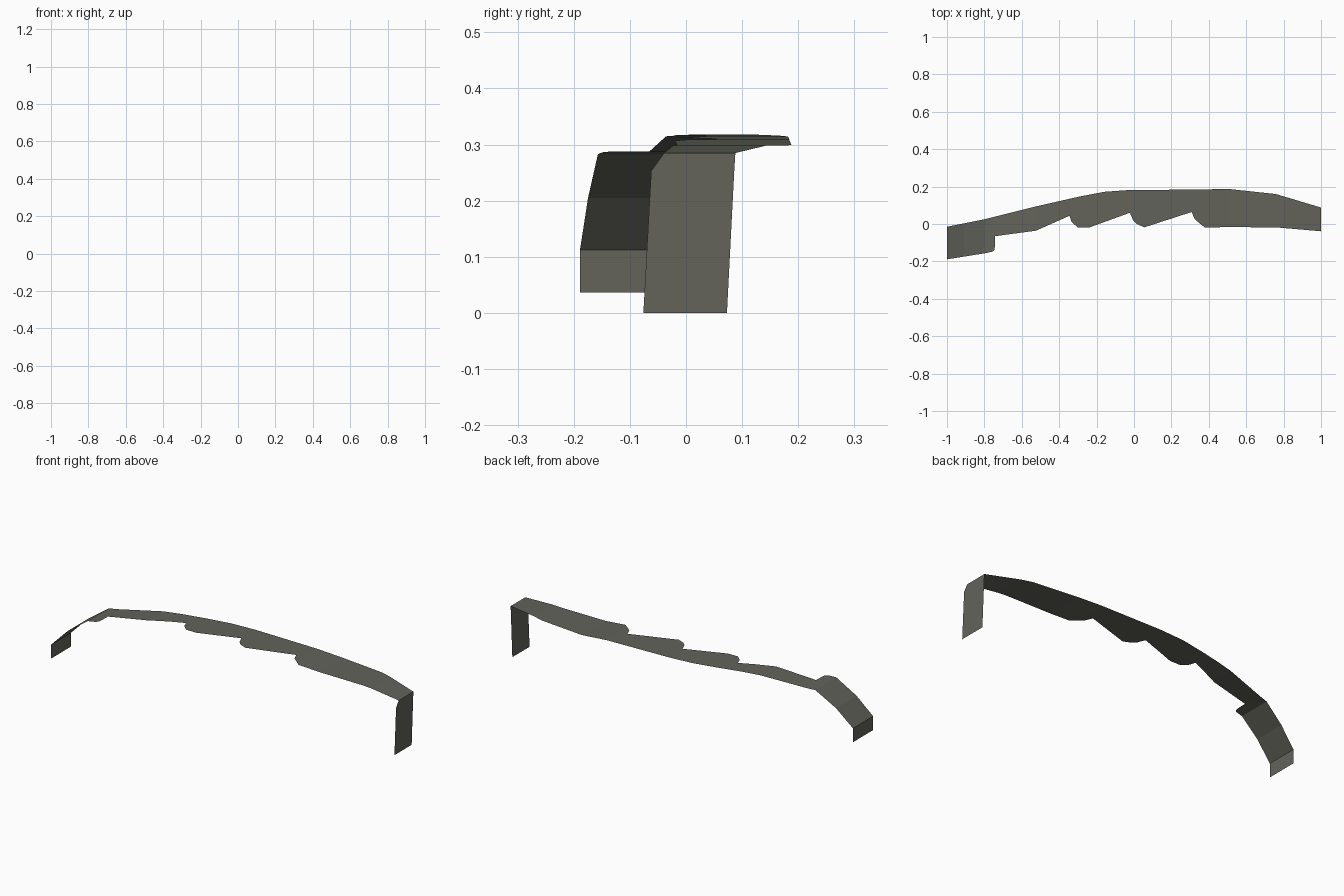
import bpy

# one flat colour
mat = bpy.data.materials.new("dark olive grey")
mat.diffuse_color = (0.125, 0.125, 0.105, 1)


def interp(points, x):
    for (x0, v0), (x1, v1) in zip(points, points[1:]):
        if x <= x1:
            return v0 + (v1 - v0) * (x - x0) / (x1 - x0)
    return points[-1][1]


def strip(name, rows):
    """Sheet through rows of (x, front y, back y, z)."""
    verts, faces = [], []
    for x, front, back, z in rows:
        verts += [(x, front, z), (x, back, z)]
    for i in range(0, 2 * len(rows) - 2, 2):
        faces.append((i, i + 2, i + 3, i + 1))
    mesh = bpy.data.meshes.new(name)
    mesh.from_pydata(verts, [], faces)
    mesh.materials.append(mat)
    ob = bpy.data.objects.new(name, mesh)
    bpy.context.collection.objects.link(ob)
    return ob


# arched height of the sheet
height = [(-1, 0.112), (-0.91, 0.205), (-0.8, 0.283), (-0.75, 0.287),
          (-0.52, 0.315), (-0.42, 0.318), (-0.3, 0.317), (0, 0.314),
          (0.35, 0.309), (0.5, 0.299), (0.82, 0.298), (1, 0.285)]
# scalloped front edge
front = [(-1, -0.189), (-0.8, -0.157), (-0.757, -0.148), (-0.747, -0.138),
         (-0.743, -0.12), (-0.742, -0.065), (-0.525, -0.036),
         (-0.345, 0.044), (-0.333, 0.01), (-0.3, -0.019), (-0.24, -0.019),
         (-0.022, 0.06), (-0.005, 0.02), (0.015, 0), (0.055, -0.018),
         (0.308, 0.064), (0.325, 0.025), (0.38, -0.02), (0.5, -0.016),
         (0.77, -0.019), (1, -0.039)]
# bowed back edge
back = [(-1, -0.015), (-0.8, 0.025), (-0.52, 0.095), (-0.3, 0.145),
        (-0.16, 0.172), (-0.02, 0.182), (0.35, 0.184), (0.5, 0.188),
        (0.76, 0.16), (1, 0.088)]

# main arched sheet
xs = sorted({p[0] for p in height + front + back})
strip("arched_sheet", [(x, interp(front, x), interp(back, x), interp(height, x)) for x in xs])

# short flap at the left end and long flap at the right end
strip("left_flap", [(-1, -0.189, -0.015, 0.036), (-1, -0.189, -0.015, 0.112)])
strip("right_flap", [(1, -0.039, 0.088, 0.285), (1, -0.062, 0.086, 0.253),
                     (1, -0.076, 0.073, 0)])
